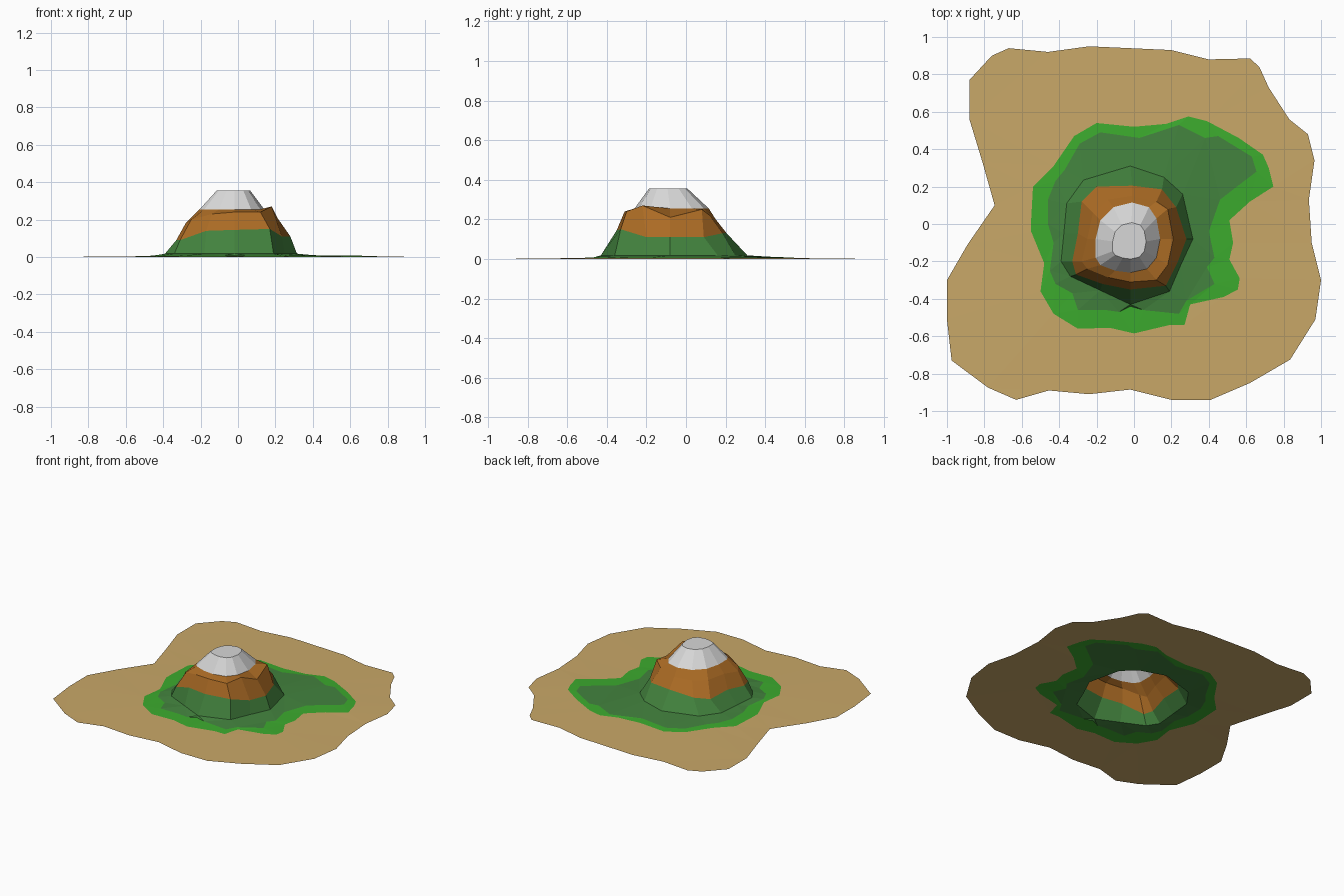
import bpy, bmesh


def material(name, rgb):
    m = bpy.data.materials.new(name)
    lin = [((c / 255 + 0.055) / 1.055) ** 2.4 for c in rgb]
    m.diffuse_color = (*lin, 1)
    return m


SAND = material("sand", (201, 168, 104))
GRASS = material("bright grass", (60, 171, 46))
MEADOW = material("dark green", (67, 131, 62))
ROCK = material("brown rock", (171, 107, 36))
SNOW = material("snow", (215, 215, 215))


def finish(bm, name, mats):
    for f in bm.faces:
        f.smooth = False
    me = bpy.data.meshes.new(name)
    bm.to_mesh(me)
    bm.free()
    for m in mats:
        me.materials.append(m)
    ob = bpy.data.objects.new(name, me)
    bpy.context.collection.objects.link(ob)
    return ob


def ground_band(name, outer, z_out, inner, z_in, mat):
    """Flat band of ground between two outlines."""
    bm = bmesh.new()
    edges = []
    for pts, z in ((outer, z_out), (inner, z_in)):
        vs = [bm.verts.new((p[0], p[1], z)) for p in pts]
        edges += [bm.edges.new((vs[i - 1], vs[i])) for i in range(len(vs))]
    bmesh.ops.triangle_fill(bm, use_beauty=True, edges=edges, normal=(0, 0, 1))
    bm.normal_update()
    for f in bm.faces:
        if f.normal.z < 0:
            f.normal_flip()
    return finish(bm, name, [mat])


# Shore, grass and meadow outlines, seen from above
shore = [(-.88, .77), (-.76, .9), (-.67, .94), (-.46, .92), (-.24, .95), (.2, .93),
         (.4, .88), (.62, .885), (.67, .84), (.72, .73), (.83, .56), (.93, .48),
         (.965, .34), (.935, .13), (.95, -.1), (1, -.3), (.97, -.51), (.835, -.725),
         (.62, -.85), (.41, -.94), (.2, -.94), (-.02, -.885), (-.24, -.91),
         (-.455, -.89), (-.63, -.94), (-.78, -.875), (-.975, -.73), (-1, -.51),
         (-1, -.3), (-.89, -.11), (-.745, .1), (-.81, .33), (-.88, .56)]
grass = [(-.55, .02), (-.54, .2), (-.43, .31), (-.32, .47), (-.2, .54), (0, .52),
         (.17, .535), (.29, .575), (.39, .55), (.56, .46), (.69, .37), (.72, .3),
         (.745, .2), (.62, .12), (.51, .02), (.53, -.1), (.51, -.19), (.565, -.29),
         (.555, -.35), (.48, -.39), (.3, -.43), (.27, -.54), (.19, -.54), (0, -.585),
         (-.13, -.555), (-.3, -.56), (-.43, -.48), (-.5, -.36), (-.48, -.21), (-.55, -.04)]
meadow = [(-.46, .13), (-.42, .23), (-.37, .29), (-.29, .43), (-.18, .49), (.03, .46),
          (.24, .53), (.38, .46), (.45, .47), (.63, .36), (.655, .28), (.55, .2),
          (.46, .13), (.4, -.04), (.43, -.18), (.39, -.23), (.43, -.32), (.28, -.41),
          (.24, -.48), (.05, -.46), (-.02, -.44), (-.08, -.47), (-.15, -.46),
          (-.3, -.46), (-.33, -.37), (-.42, -.32), (-.45, -.25), (-.43, -.1), (-.46, 0)]

# Mountain rings, counter-clockwise from the right, bottom to top
foot = [(.315, -.08), (.26, .16), (.16, .25), (-.02, .31), (-.27, .235), (-.36, .11),
        (-.375, -.05), (-.39, -.2), (-.34, -.28), (-.18, -.355), (-.02, -.43),
        (.19, -.36), (.25, -.22)]
treeline = [(.28, -.08, .11), (.225, .09, .11), (.15, .185, .13), (-.01, .205, .13),
            (-.2, .2, .12), (-.28, .12, .1), (-.3, -.05, .11), (-.33, -.2, .09),
            (-.31, -.27, .09), (-.17, -.32, .14), (-.02, -.35, .145),
            (.17, -.33, .15), (.235, -.2, .11)]
shoulder = [(.21, -.08, .21), (.18, .08, .25), (.12, .12, .22), (-.01, .15, .2),
            (-.14, .13, .2), (-.22, .06, .2), (-.25, -.08, .2), (-.28, -.2, .18),
            (-.25, -.24, .2), (-.14, -.285, .23), (-.02, -.31, .24),
            (.12, -.3, .24), (.18, -.22, .27)]
snowline = [(.14, -.08), (.12, .03), (.08, .09), (-.01, .115), (-.11, .09), (-.18, .02),
            (-.205, -.08), (-.205, -.18), (-.18, -.22), (-.1, -.25), (-.02, -.26),
            (.07, -.24), (.12, -.18)]
FOOT_Z = .018

ground_band("sand_shore", shore, 0, grass, .004, SAND)
ground_band("grass_fringe", grass, .004, meadow, .007, GRASS)
ground_band("meadow", meadow, .007, foot, FOOT_Z, MEADOW)

# Hollow mountain: bands between rings, coloured by band
summit = [(-.025 + .52 * (x + .033), -.09 + .52 * (y + .073), .355) for x, y in snowline]
rings = [[(x, y, FOOT_Z) for x, y in foot], treeline, shoulder,
         [(x, y, .255) for x, y in snowline], summit]
bm = bmesh.new()
loops = [[bm.verts.new(p) for p in r] for r in rings]
n = len(foot)
for (a, b), mi in zip(zip(loops, loops[1:]), (0, 1, 1, 2)):
    for i in range(n):
        j = (i + 1) % n
        bm.faces.new((a[i], a[j], b[j], b[i])).material_index = mi
bm.faces.new(loops[-1]).material_index = 2
finish(bm, "mountain", [MEADOW, ROCK, SNOW])
